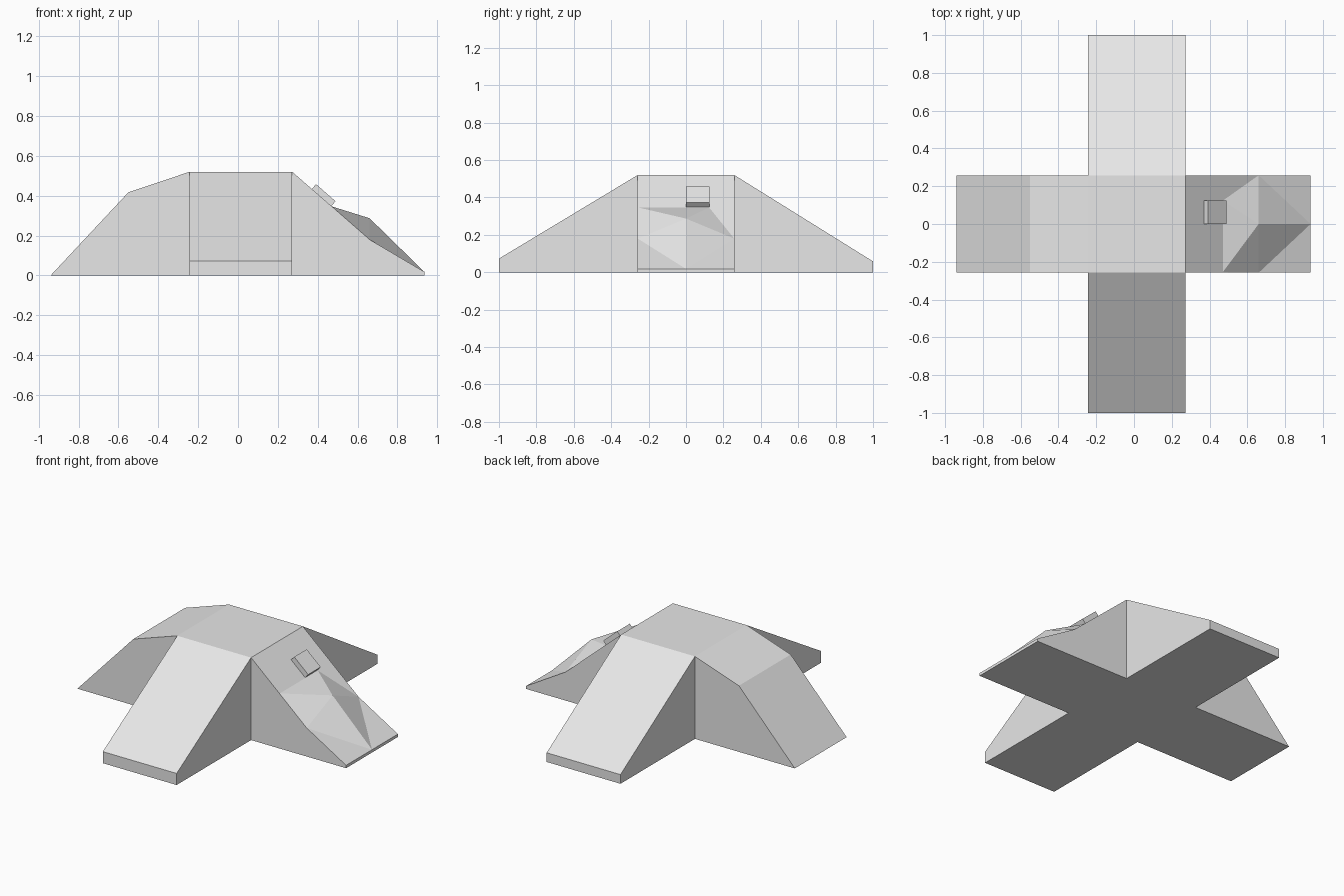
import bpy
import bmesh
from math import atan2
from mathutils import Matrix, Vector

cube = bpy.data.objects.get("Cube")
if cube:
    bpy.data.objects.remove(cube, do_unlink=True)

# Single plain grey for every part
grey = bpy.data.materials.new("plain grey")
grey.use_nodes = True
grey.diffuse_color = (0.8, 0.8, 0.8, 1)
grey.node_tree.nodes["Principled BSDF"].inputs["Base Color"].default_value = grey.diffuse_color


def add_object(name, bm):
    mesh = bpy.data.meshes.new(name)
    bm.to_mesh(mesh)
    bm.free()
    mesh.materials.append(grey)
    obj = bpy.data.objects.new(name, mesh)
    bpy.context.collection.objects.link(obj)
    return obj


def prism(name, profile, offset):
    """Extrude a closed 3D profile along an offset."""
    bm = bmesh.new()
    face = bm.faces.new([bm.verts.new(p) for p in profile])
    result = bmesh.ops.extrude_face_region(bm, geom=[face], use_keep_orig=True)
    moved = [g for g in result["geom"] if isinstance(g, bmesh.types.BMVert)]
    bmesh.ops.translate(bm, verts=moved, vec=offset)
    bmesh.ops.recalc_face_normals(bm, faces=bm.faces)
    return add_object(name, bm)


HALF = 0.258             # half width of the long hull
X0, X1 = -0.243, 0.272   # sides of the cross arms
TOP = 0.52
KNEE = Vector((0.66, 0.18))
TIP = Vector((0.935, 0.018))

# Long hull running side to side
hull = [(-0.94, 0), (-0.55, 0.417), (X0, TOP), (X1, TOP),
        tuple(KNEE), tuple(TIP), (TIP.x, 0)]
prism("main_hull", [(x, -HALF, z) for x, z in hull], (0, 2 * HALF, 0))

# Front and back ramps with low blunt ends
for name, side, lip in (("front_ramp", -1, 0.073), ("back_ramp", 1, 0.058)):
    arm = [(HALF, 0), (HALF, TOP), (1, lip), (1, 0)]
    prism(name, [(X0, side * y, z) for y, z in arm], (X1 - X0, 0, 0))

# Faceted ridge rising from the lower half of the left slope
slope = (KNEE - Vector((X1, TOP))).normalized()
bm = bmesh.new()
rim = [(0.468, -HALF, 0.347), (KNEE.x, -HALF, KNEE.y), (TIP.x, 0, TIP.y),
       (KNEE.x, HALF, KNEE.y), (0.468, 0.125, 0.347)]
ring = [bm.verts.new(p) for p in rim]
peak = bm.verts.new((KNEE.x, 0, 0.287))
for i, v in enumerate(ring):
    bm.faces.new((v, ring[(i + 1) % len(ring)], peak))
add_object("slope_ridge", bm)

# Small hatch block lying on the slope
bm = bmesh.new()
bmesh.ops.create_cube(bm, size=1)
bmesh.ops.scale(bm, vec=(0.13, 0.125, 0.035), verts=bm.verts)
hatch = add_object("slope_hatch", bm)
turn = Matrix.Rotation(-atan2(slope.y, slope.x), 4, "Y")
hatch.matrix_world = Matrix.Translation((0.429, 0.063, 0.402)) @ turn
